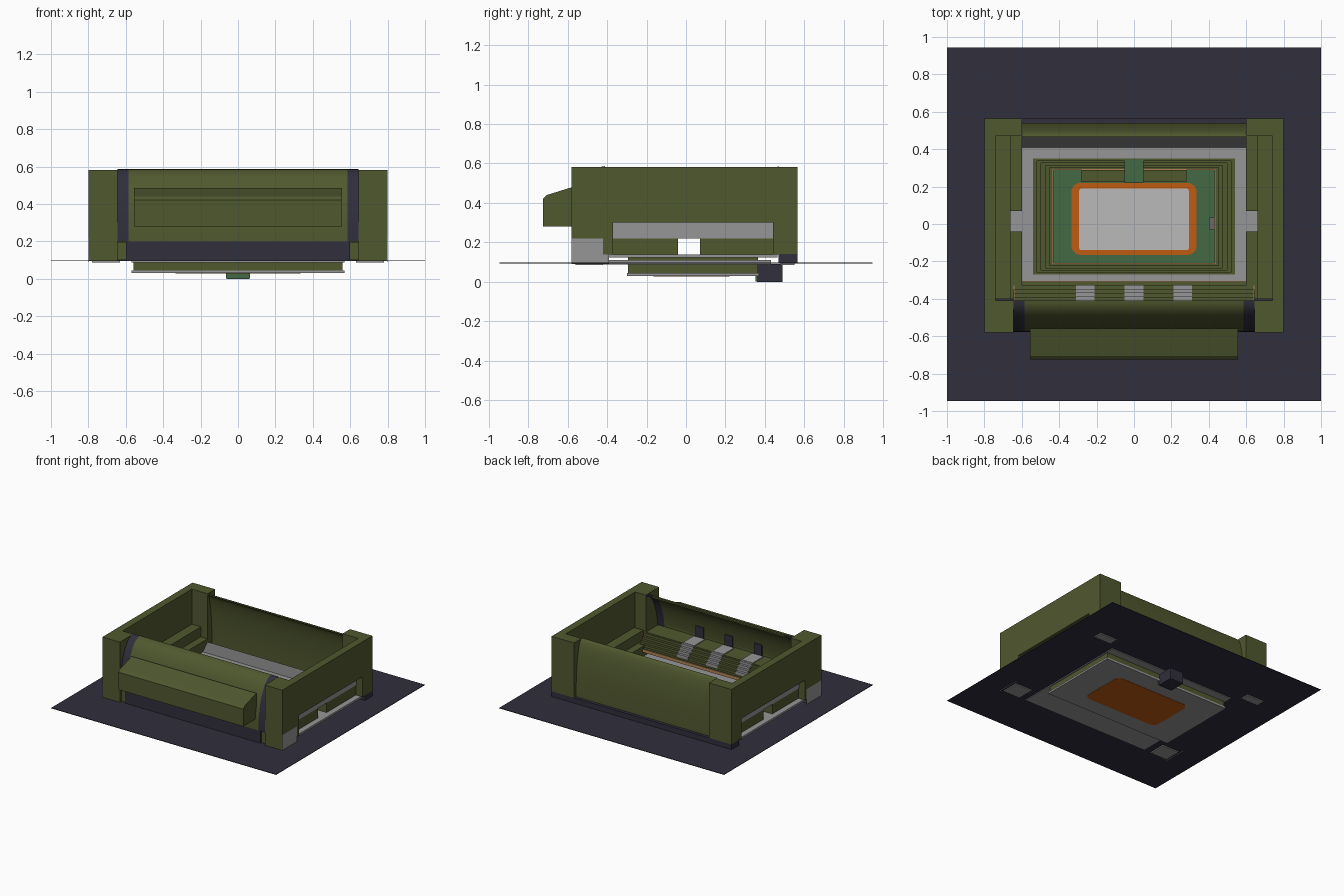
import bpy, bmesh, math

cube = bpy.data.objects.get("Cube")
if cube:
    bpy.data.objects.remove(cube)


def material(name, r, g, b):
    lin = [((c / 255 + 0.055) / 1.055) ** 2.4 for c in (r, g, b)] + [1]
    m = bpy.data.materials.new(name)
    m.use_nodes = True
    m.diffuse_color = lin
    m.node_tree.nodes["Principled BSDF"].inputs["Base Color"].default_value = lin
    return m


OLIVE = material("olive", 80, 88, 47)
NAVY = material("dark navy", 48, 46, 60)
GREY = material("concrete grey", 150, 150, 150)
DARK = material("dark grey", 104, 104, 104)
WHITE = material("pale floor", 186, 186, 186)
ORANGE = material("orange", 192, 92, 17)
GREEN = material("green", 67, 106, 68)
TAN = material("tan", 176, 132, 86)


def finish(name, bm, mat, smooth=False):
    bmesh.ops.recalc_face_normals(bm, faces=bm.faces)
    me = bpy.data.meshes.new(name)
    bm.to_mesh(me)
    bm.free()
    me.materials.append(mat)
    ob = bpy.data.objects.new(name, me)
    bpy.context.collection.objects.link(ob)
    if smooth:
        bpy.ops.object.select_all(action="DESELECT")
        ob.select_set(True)
        bpy.context.view_layer.objects.active = ob
        bpy.ops.object.shade_smooth_by_angle(angle=math.radians(35))
    return ob


def add_box(bm, x0, x1, y0, y1, z0, z1):
    vs = bmesh.ops.create_cube(bm, size=1)["verts"]
    for v in vs:
        v.co.x = x1 if v.co.x > 0 else x0
        v.co.y = y1 if v.co.y > 0 else y0
        v.co.z = z1 if v.co.z > 0 else z0


def box(name, mat, *spans, mirror=False):
    bm = bmesh.new()
    add_box(bm, *spans)
    if mirror:
        x0, x1, *rest = spans
        add_box(bm, -x1, -x0, *rest)
    return finish(name, bm, mat)


def ring(name, mat, outer, inner, z0, z1):
    """Rectangular frame; each rectangle is (half width, front y, back y)."""
    (ox, of, ob), (ix, jf, jb) = outer, inner
    bm = bmesh.new()
    add_box(bm, -ox, ox, of, jf, z0, z1)
    add_box(bm, -ox, ox, jb, ob, z0, z1)
    for s in (-1, 1):
        add_box(bm, min(s * ix, s * ox), max(s * ix, s * ox), jf, jb, z0, z1)
    return finish(name, bm, mat)


def prism(name, mat, x0, x1, profile, smooth=False, mirror=False):
    """Extrude a (y, z) profile along x."""
    bm = bmesh.new()
    for a, b in ([(x0, x1), (-x1, -x0)] if mirror else [(x0, x1)]):
        f = bm.faces.new([bm.verts.new((a, y, z)) for y, z in profile])
        ext = bmesh.ops.extrude_face_region(bm, geom=[f])["geom"]
        for v in ext:
            if isinstance(v, bmesh.types.BMVert):
                v.co.x = b
    return finish(name, bm, mat, smooth)


def shell(cy, cz, ry, rz, t=0.012, n=16):
    """Quarter-ellipse shell profile rising from the foot to the crown."""
    angles = [math.pi / 2 * i / n for i in range(n + 1)]
    outer = [(cy + ry * math.cos(a), cz + rz * math.sin(a)) for a in angles]
    inner = [(cy + (ry - math.copysign(t, ry)) * math.cos(a), cz + (rz - t) * math.sin(a)) for a in angles]
    return outer + inner[::-1]


def rounded(name, mat, x, y0, y1, z0, z1, r):
    bm = bmesh.new()
    add_box(bm, -x, x, y0, y1, z0, z1)
    edges = [e for e in bm.edges if abs(e.verts[0].co.z - e.verts[1].co.z) > 1e-4]
    bmesh.ops.bevel(bm, geom=edges, offset=r, segments=5, profile=0.5, affect="EDGES")
    return finish(name, bm, mat)


# Ground and decks
ring("ground", NAVY, (1, -0.945, 0.945), (0.57, -0.3, 0.37), 0.094, 0.098)
ring("lower_plate", GREY, (0.57, -0.56, 0.43), (0.55, -0.29, 0.36), 0.088, 0.11)
ring("deck", GREY, (0.785, -0.4, 0.465), (0.54, -0.27, 0.35), 0.122, 0.138)
box("foundation_pads", GREY, 0.63, 0.78, -0.56, -0.42, 0.086, 0.094, mirror=True)
box("rear_pads", GREY, 0.63, 0.78, 0.48, 0.55, 0.086, 0.094, mirror=True)

# Sunken seating bowl
box("pit_floor", GREY, -0.57, 0.57, -0.3, 0.37, 0.03, 0.045)
ring("pit_wall", OLIVE, (0.56, -0.295, 0.365), (0.54, -0.27, 0.35), 0.045, 0.124)
steps = 5
for i in range(steps):
    k, m = i / steps, (i + 1) / steps
    ring(f"bowl_tier_{i + 1}", OLIVE,
         (0.54 - 0.11 * k, -0.27 + 0.06 * k, 0.35 - 0.06 * k),
         (0.54 - 0.11 * m, -0.27 + 0.06 * m, 0.35 - 0.06 * m),
         0.045, 0.13 - 0.07 * k)
ring("bowl_trim", TAN, (0.435, -0.213, 0.293), (0.43, -0.208, 0.288), 0.05, 0.078)

# Playing floor
box("green_floor", GREEN, -0.43, 0.43, -0.21, 0.29, 0.044, 0.049)
rounded("orange_surround", ORANGE, 0.335, -0.165, 0.22, 0.028, 0.054, 0.05)
rounded("pale_court", WHITE, 0.293, -0.14, 0.19, 0.053, 0.057, 0.012)
box("team_benches", OLIVE, 0.05, 0.28, 0.225, 0.29, 0.045, 0.09, mirror=True)
box("tunnel", GREEN, -0.05, 0.05, 0.222, 0.345, 0.045, 0.132)
box("scorer_box", DARK, 0.4, 0.43, -0.03, 0.035, 0.045, 0.09)
box("service_box", NAVY, -0.06, 0.06, 0.36, 0.49, 0, 0.09)
box("service_front", GREEN, -0.065, 0.065, 0.352, 0.36, 0.002, 0.03)

# Side walls, with the long opening below them
box("side_wall", OLIVE, 0.74, 0.8, -0.42, 0.48, 0.3, 0.582, mirror=True)
box("opening_front_jamb", OLIVE, 0.74, 0.8, -0.42, -0.37, 0.138, 0.3, mirror=True)
box("opening_rear_jamb", OLIVE, 0.74, 0.8, 0.44, 0.48, 0.138, 0.3, mirror=True)
box("ledge_upper", OLIVE, 0.66, 0.74, -0.4, 0.47, 0.22, 0.3, mirror=True)
box("ledge_fascia", GREY, 0.74, 0.745, -0.37, 0.44, 0.22, 0.3, mirror=True)
for part, y0, y1 in (("front", -0.4, -0.04), ("rear", 0.07, 0.47)):
    box(f"ledge_{part}_base", OLIVE, 0.6, 0.74, y0, y1, 0.138, 0.22, mirror=True)

# Corner towers
box("front_tower", OLIVE, 0.645, 0.797, -0.58, -0.41, 0.094, 0.582, mirror=True)
box("front_tower_upper_face", OLIVE, 0.797, 0.8, -0.58, -0.39, 0.22, 0.582, mirror=True)
box("front_tower_base_face", GREY, 0.797, 0.8, -0.58, -0.39, 0.09, 0.22, mirror=True)
box("front_tower_foot", OLIVE, 0.6, 0.645, -0.56, -0.41, 0.1, 0.195, mirror=True)
box("rear_tower", OLIVE, 0.6, 0.8, 0.47, 0.565, 0.14, 0.582, mirror=True)
box("rear_base", NAVY, -0.8, 0.8, 0.47, 0.565, 0.096, 0.14)

# Curved rear wall with a sloped kerb inside
prism("rear_wall", OLIVE, -0.6, 0.6, shell(0.465, 0.14, 0.075, 0.445), smooth=True)
prism("rear_kerb", DARK, -0.6, 0.6, [(0.41, 0.138), (0.47, 0.195), (0.47, 0.138)])

# Curved front wall, dark end bands and projecting canopy
front = shell(-0.41, 0.2, -0.168, 0.386)
prism("front_wall", OLIVE, -0.585, 0.585, front, smooth=True)
prism("front_wall_bands", NAVY, 0.585, 0.645, front, smooth=True, mirror=True)
box("front_base", NAVY, -0.6, 0.6, -0.57, -0.41, 0.096, 0.2)
prism("front_canopy", OLIVE, -0.555, 0.555,
      [(-0.56, 0.28), (-0.725, 0.28), (-0.725, 0.42), (-0.705, 0.44), (-0.56, 0.485)])

# Raised front stand, with stairs and doorways
rows = 5
for i in range(rows):
    y1, z1 = -0.31 - 0.02 * i, 0.205 + 0.02 * i
    box(f"stand_row_{i + 1}", OLIVE, -0.64, 0.64, y1 - 0.025, y1, z1 - 0.03, z1)
    box(f"stand_end_{i + 1}", TAN, 0.64, 0.645, y1 - 0.02, y1, z1 - 0.03, z1, mirror=True)
    if i:
        for j, x in enumerate((-0.26, 0, 0.26)):
            box(f"stair_{j + 1}_{i}", GREY, x - 0.05, x + 0.05, y1 - 0.022, y1 + 0.003, z1 - 0.02, z1 + 0.006)
box("stand_front_trim", TAN, -0.64, 0.64, -0.31, -0.305, 0.175, 0.2)
box("stand_back_wall", NAVY, -0.6, 0.6, -0.43, -0.41, 0.138, 0.275)
box("concourse", OLIVE, -0.64, 0.64, -0.558, -0.405, 0.265, 0.288)
for j, x in enumerate((-0.26, 0, 0.26)):
    box(f"doorway_{j + 1}", NAVY, x - 0.035, x + 0.035, -0.548, -0.541, 0.288, 0.38)
    box(f"door_sill_{j + 1}", GREY, x - 0.05, x + 0.05, -0.541, -0.405, 0.286, 0.294)
